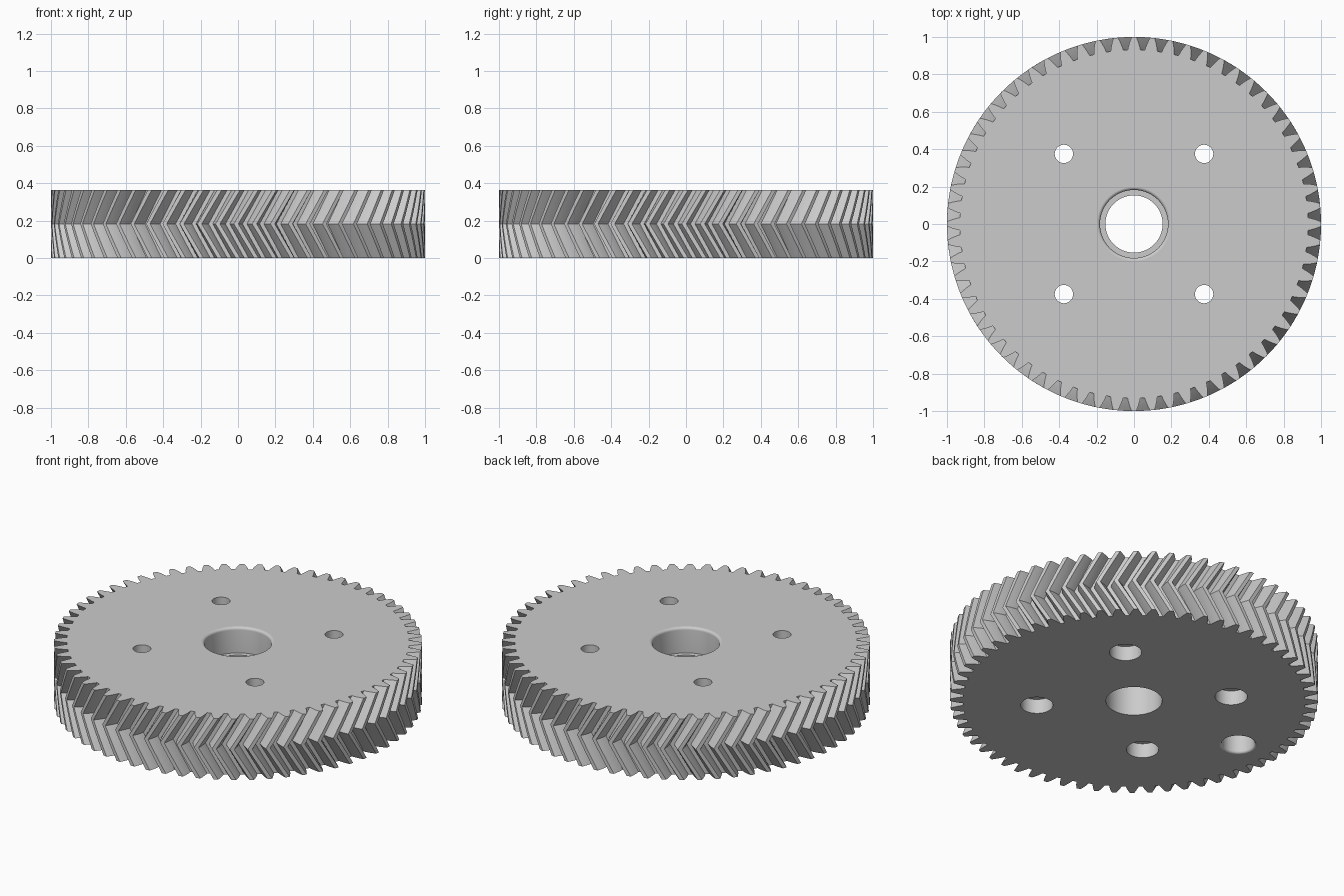
import bpy, bmesh, math

cube = bpy.data.objects.get("Cube")
if cube:
    bpy.data.objects.remove(cube, do_unlink=True)

TEETH = 64
HEIGHT = 0.365
TIP, ROOT = 1.0, 0.931
PITCH_R = TEETH / (TEETH + 2)
BASE_R = PITCH_R * math.cos(math.radians(20))
TWIST = HEIGHT / 2 * math.tan(math.radians(30)) / PITCH_R

grey = bpy.data.materials.new("plain grey")
grey.use_nodes = True
colour = (0.6, 0.6, 0.6, 1)
grey.diffuse_color = colour
grey.node_tree.nodes["Principled BSDF"].inputs["Base Color"].default_value = colour


def involute(r):
    a = math.acos(BASE_R / r)
    return math.tan(a) - a


def half_angle(r):
    # Half the angular thickness of a tooth at radius r
    return math.pi / (2 * TEETH) + involute(PITCH_R) - involute(r)


def make_object(name, bm):
    bmesh.ops.recalc_face_normals(bm, faces=bm.faces)
    mesh = bpy.data.meshes.new(name)
    bm.to_mesh(mesh)
    bm.free()
    obj = bpy.data.objects.new(name, mesh)
    bpy.context.collection.objects.link(obj)
    mesh.materials.append(grey)
    return obj


def herringbone_gear(name):
    radii = [ROOT + (TIP - ROOT) * i / 4 for i in range(5)]
    flank = [(r, -half_angle(r)) for r in radii]
    tooth = flank + [(r, -a) for r, a in reversed(flank)]
    outline = [(r, a + 2 * math.pi * k / TEETH) for k in range(TEETH) for r, a in tooth]
    bm = bmesh.new()
    layers = []
    steps = 6
    for i in range(steps + 1):
        t = i / steps
        turn = -TWIST * (1 - abs(2 * t - 1))
        layers.append([bm.verts.new((r * math.cos(a + turn), r * math.sin(a + turn), HEIGHT * t))
                       for r, a in outline])
    n = len(outline)
    for low, high in zip(layers, layers[1:]):
        for j in range(n):
            k = (j + 1) % n
            bm.faces.new((low[j], low[k], high[k], high[j]))
    bm.faces.new(layers[0][::-1])
    bm.faces.new(layers[-1])
    return make_object(name, bm)


def turned_cutter(name, profile, x=0, y=0, sides=64):
    # Solid of revolution from (radius, height) points, closed by end caps
    bm = bmesh.new()
    rings = []
    for r, z in profile:
        rings.append([bm.verts.new((x + r * math.cos(2 * math.pi * i / sides),
                                    y + r * math.sin(2 * math.pi * i / sides), z))
                      for i in range(sides)])
    for low, high in zip(rings, rings[1:]):
        for i in range(sides):
            k = (i + 1) % sides
            bm.faces.new((low[i], low[k], high[k], high[i]))
    bm.faces.new(rings[0][::-1])
    bm.faces.new(rings[-1])
    obj = make_object(name, bm)
    obj.hide_render = True
    return obj


def fillet(wall, size):
    # Rounded rim: (radius, distance below the face) from wall to face
    return [(wall + size * (1 - math.cos(i * math.pi / 12)),
             size * (1 - math.sin(i * math.pi / 12))) for i in range(7)]


gear = herringbone_gear("herringbone_gear")

# Central bore with a rounded counterbore in the top
rim = [(r, HEIGHT - d) for r, d in fillet(0.182, 0.016)]
cutters = [turned_cutter("bore_cutter", [(0.153, -0.1), (0.153, 0.212), (0.182, 0.212)]
                         + rim + [(rim[-1][0], HEIGHT + 0.1)])]

# Four bolt holes, widened from below
for sx in (-1, 1):
    for sy in (-1, 1):
        cutters.append(turned_cutter(
            "bolt_hole_cutter", [(0.088, -0.1), (0.088, 0.087), (0.049, 0.087), (0.049, HEIGHT + 0.1)],
            0.375 * sx, 0.375 * sy, 40))

# Blind pocket in the underside
rim = list(reversed(fillet(0.09, 0.014)))
cutters.append(turned_cutter("pocket_cutter", [(rim[0][0], -0.1)] + rim + [(0.09, 0.18)], -0.74, 0, 48))

bpy.context.view_layer.objects.active = gear
for cutter in cutters:
    mod = gear.modifiers.new("cut", 'BOOLEAN')
    mod.operation = 'DIFFERENCE'
    mod.solver = 'EXACT'
    mod.object = cutter
    bpy.ops.object.modifier_apply(modifier=mod.name)
    bpy.data.objects.remove(cutter, do_unlink=True)

# Smooth walls and flanks, flat end faces
bpy.ops.object.select_all(action='DESELECT')
gear.select_set(True)
bpy.ops.object.shade_smooth_by_angle(angle=math.radians(25))
for face in gear.data.polygons:
    if abs(face.normal.z) > 0.99:
        face.use_smooth = False
